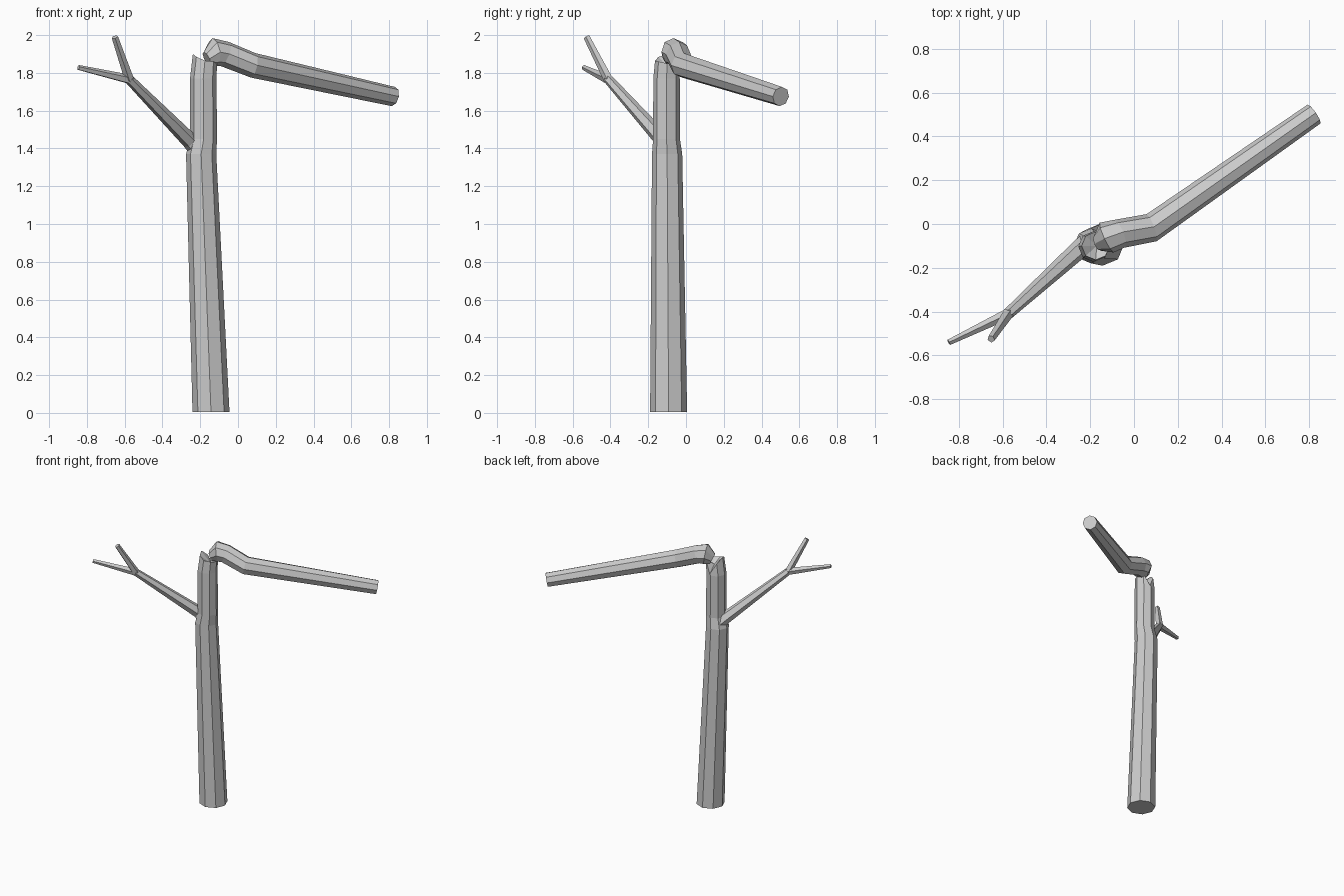
import bpy, bmesh, math
from mathutils import Vector

if "Cube" in bpy.data.objects:
    bpy.data.objects.remove(bpy.data.objects["Cube"])

bark = bpy.data.materials.new("grey dead wood")
bark.diffuse_color = (0.6, 0.6, 0.6, 1)
bark.use_nodes = True
bark.node_tree.nodes["Principled BSDF"].inputs["Base Color"].default_value = bark.diffuse_color


def tube(name, rings, sides=8, phase=0.0, jag=None, dip=None):
    """Skin rings of (centre, normal, radius); jag sets the heights of the last rim."""
    bm = bmesh.new()
    loops = []
    for centre, normal, radius in rings:
        n = Vector(normal).normalized()
        ref = Vector((0, 1, 0)) if abs(n.z) > 0.9 else Vector((0, 0, 1))
        v = (ref - n * ref.dot(n)).normalized()
        u = v.cross(n)
        loop = []
        for i in range(sides):
            a = math.tau * i / sides + phase
            loop.append(bm.verts.new(Vector(centre) + radius * (u * math.cos(a) + v * math.sin(a))))
        loops.append(loop)
    if jag:
        for vert, z in zip(loops[-1], jag):
            vert.co.z = z
    for low, high in zip(loops, loops[1:]):
        for i in range(sides):
            j = (i + 1) % sides
            bm.faces.new((low[i], low[j], high[j], high[i]))
    bm.faces.new(loops[0][::-1])
    if dip:
        tip = bm.verts.new(dip)
        for i in range(sides):
            bm.faces.new((loops[-1][i], loops[-1][(i + 1) % sides], tip))
    else:
        bm.faces.new(loops[-1])
    bmesh.ops.recalc_face_normals(bm, faces=bm.faces)
    mesh = bpy.data.meshes.new(name)
    bm.to_mesh(mesh)
    bm.free()
    mesh.materials.append(bark)
    obj = bpy.data.objects.new(name, mesh)
    bpy.context.collection.objects.link(obj)
    return obj


UP = (0, 0, 1)

# Standing trunk with a splintered, hollowed top
tube("trunk", [((-0.143, -0.092, 0.005), (0, 0, 1), 0.098),
               ((-0.195, -0.1, 1.37), UP, 0.08),
               ((-0.182, -0.103, 1.45), UP, 0.071),
               ((-0.184, -0.103, 1.77), UP, 0.07),
               ((-0.175, -0.1, 1.87), UP, 0.064)],
     jag=[1.85, 1.87, 1.78, 1.86, 1.90, 1.885, 1.865, 1.86],
     dip=(-0.17, -0.1, 1.83))

# Snapped upper trunk, hanging off the break
tube("fallen_top", [((-0.165, -0.085, 1.875), (0.75, 0.3, 0.4), 0.04),
                    ((-0.125, -0.062, 1.91), (0.9, 0.42, 0.15), 0.075),
                    ((-0.07, -0.045, 1.9), (0.85, 0.35, -0.35), 0.068),
                    ((0.08, -0.017, 1.84), (0.92, 0.34, -0.2), 0.066),
                    ((0.822, 0.502, 1.675), (0.81, 0.56, -0.19), 0.052)])

# Side branch and its two twigs
fork = (-0.575, -0.41, 1.765)
tube("side_branch", [((-0.2, -0.09, 1.39), (-0.65, -0.5, 0.6), 0.058),
                     ((-0.255, -0.12, 1.44), (-0.65, -0.5, 0.6), 0.043),
                     (fork, (-0.7, -0.5, 0.5), 0.026)], sides=6)
for name, tip, r in (("long_twig", (-0.845, -0.54, 1.828), 0.014),
                     ("upright_twig", (-0.652, -0.525, 1.99), 0.018)):
    axis = Vector(tip) - Vector(fork)
    tube(name, [(fork, axis, 0.026), (tip, axis, r)], sides=5, phase=0.3)
